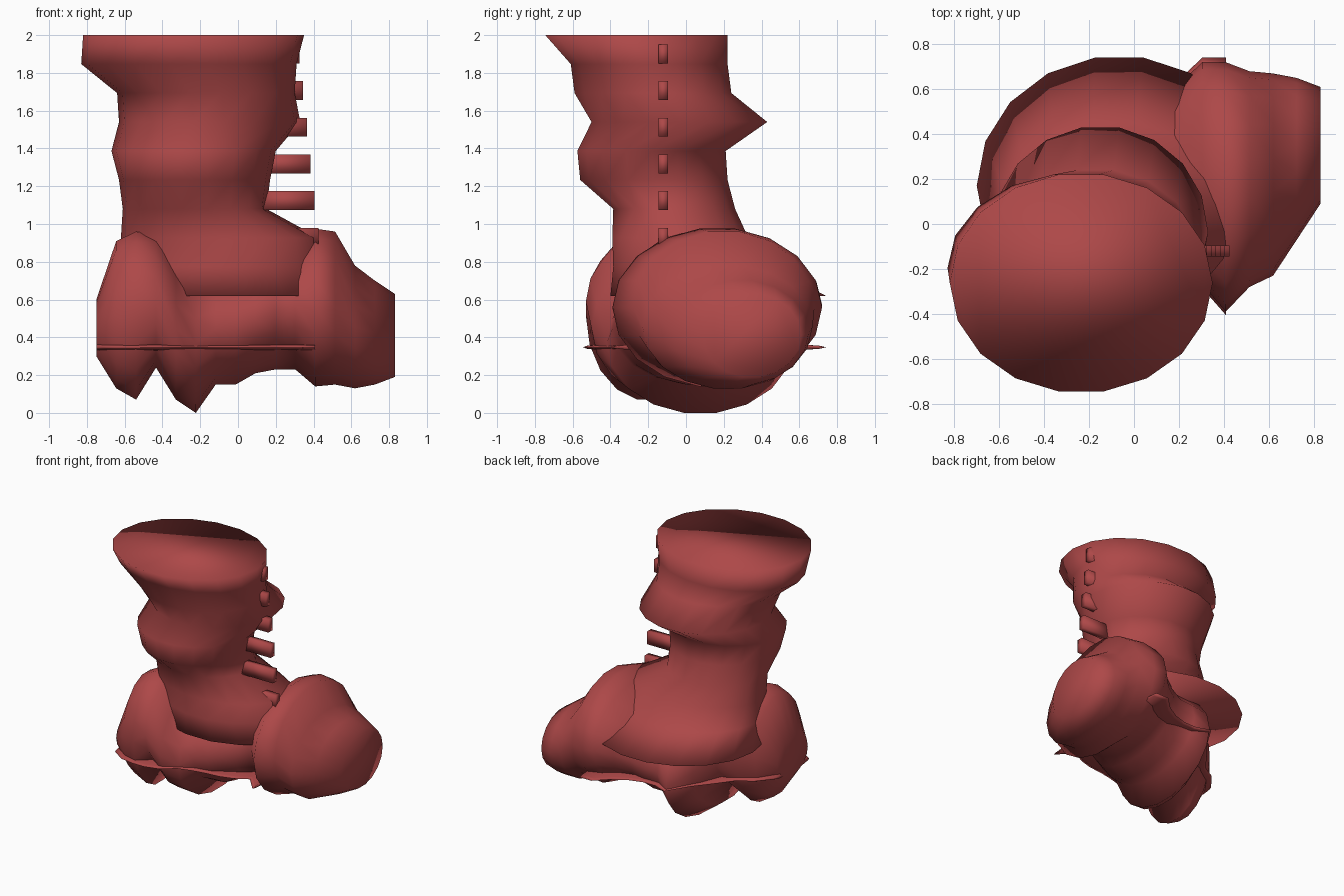
import bpy, bmesh, math

if "Cube" in bpy.data.objects:
    bpy.data.objects.remove(bpy.data.objects["Cube"])

red = bpy.data.materials.new("brick_red")
red.diffuse_color = (0.42, 0.065, 0.065, 1.0)
red.use_nodes = True
red.node_tree.nodes["Principled BSDF"].inputs["Base Color"].default_value = red.diffuse_color
SIDES = 18


def finish(name, bm):
    """Turn a bmesh into a fully smooth red object."""
    bmesh.ops.recalc_face_normals(bm, faces=bm.faces)
    for f in bm.faces:
        f.smooth = True
    mesh = bpy.data.meshes.new(name)
    bm.to_mesh(mesh)
    bm.free()
    mesh.materials.append(red)
    obj = bpy.data.objects.new(name, mesh)
    bpy.context.collection.objects.link(obj)
    return obj


def loft(name, stations, axis):
    """Skin capped elliptical rings. Station: (pos, a_min, a_max, b_min, b_max)."""
    bm = bmesh.new()
    rings = []
    for pos, a0, a1, b0, b1 in stations:
        ring = []
        for i in range(SIDES):
            t = 2 * math.pi * i / SIDES
            a = (a0 + a1) / 2 + (a1 - a0) / 2 * math.cos(t)
            b = (b0 + b1) / 2 + (b1 - b0) / 2 * math.sin(t) / math.cos(math.pi / SIDES)
            ring.append(bm.verts.new((a, b, pos) if axis == "z" else (pos, a, b)))
        rings.append(ring)
    for r, s in zip(rings, rings[1:]):
        for i in range(SIDES):
            j = (i + 1) % SIDES
            bm.faces.new((r[i], r[j], s[j], s[i]))
    bm.faces.new(rings[0])
    bm.faces.new(rings[-1])
    return finish(name, bm)


# Leg of the boot: x and y extents of each ring from the bottom up
shaft = [
    (-0.70, 0.57, -0.40, 0.74),
    (-0.62, 0.44, -0.385, 0.45),
    (-0.62, 0.43, -0.39, 0.33),
    (-0.61, 0.15, -0.385, 0.26),
    (-0.63, 0.17, -0.56, 0.22),
    (-0.67, 0.20, -0.575, 0.21),
    (-0.63, 0.33, -0.50, 0.43),
    (-0.64, 0.30, -0.59, 0.24),
    (-0.83, 0.31, -0.61, 0.22),
    (-0.82, 0.35, -0.745, 0.22),
]
z_step = 1.38 / (len(shaft) - 1)
loft("boot_shaft", [(0.62 + i * z_step, *s) for i, s in enumerate(shaft)], "z")

# Foot: y and z extents of each ring from heel to toe
foot = [
    (-0.44, -0.06, 0.30, 0.60),
    (-0.51, 0.07, 0.13, 0.91),
    (-0.53, 0.13, 0.07, 0.96),
    (-0.53, 0.27, 0.24, 0.94),
    (-0.50, 0.40, 0.07, 0.82),
    (-0.42, 0.57, 0.00, 0.74),
    (-0.39, 0.53, 0.15, 0.74),
    (-0.37, 0.53, 0.15, 0.75),
    (-0.36, 0.56, 0.21, 0.78),
    (-0.33, 0.62, 0.23, 0.83),
    (-0.27, 0.72, 0.23, 0.92),
    (-0.39, 0.72, 0.14, 0.975),
    (-0.28, 0.68, 0.15, 0.96),
    (-0.23, 0.67, 0.13, 0.78),
    (-0.07, 0.65, 0.15, 0.70),
    (0.09, 0.61, 0.19, 0.63),
]
x_step = 1.58 / (len(foot) - 1)
loft("foot", [(-0.75 + i * x_step, *f) for i, f in enumerate(foot)], "x")

# Thin welt that follows the foot outline, from heel to the start of the toe
welt = [(-0.75 + i * x_step, y0 - 0.015, y1 + 0.02, 0.325, 0.37)
        for i, (y0, y1, _, _) in enumerate(foot[:12])]
loft("sole_welt", welt, "x")

# Row of lace bars up the toe side of the leg
for i in range(6):
    end, z = 0.425 - 0.02 * i, 0.93 + 0.194 * i
    bm = bmesh.new()
    bmesh.ops.create_cube(bm, size=1)
    for v in bm.verts:
        v.co = (end - 0.15 + v.co.x * 0.3, -0.12 + v.co.y * 0.05, z + v.co.z * 0.1)
    finish(f"lace_bar_{i + 1}", bm)
